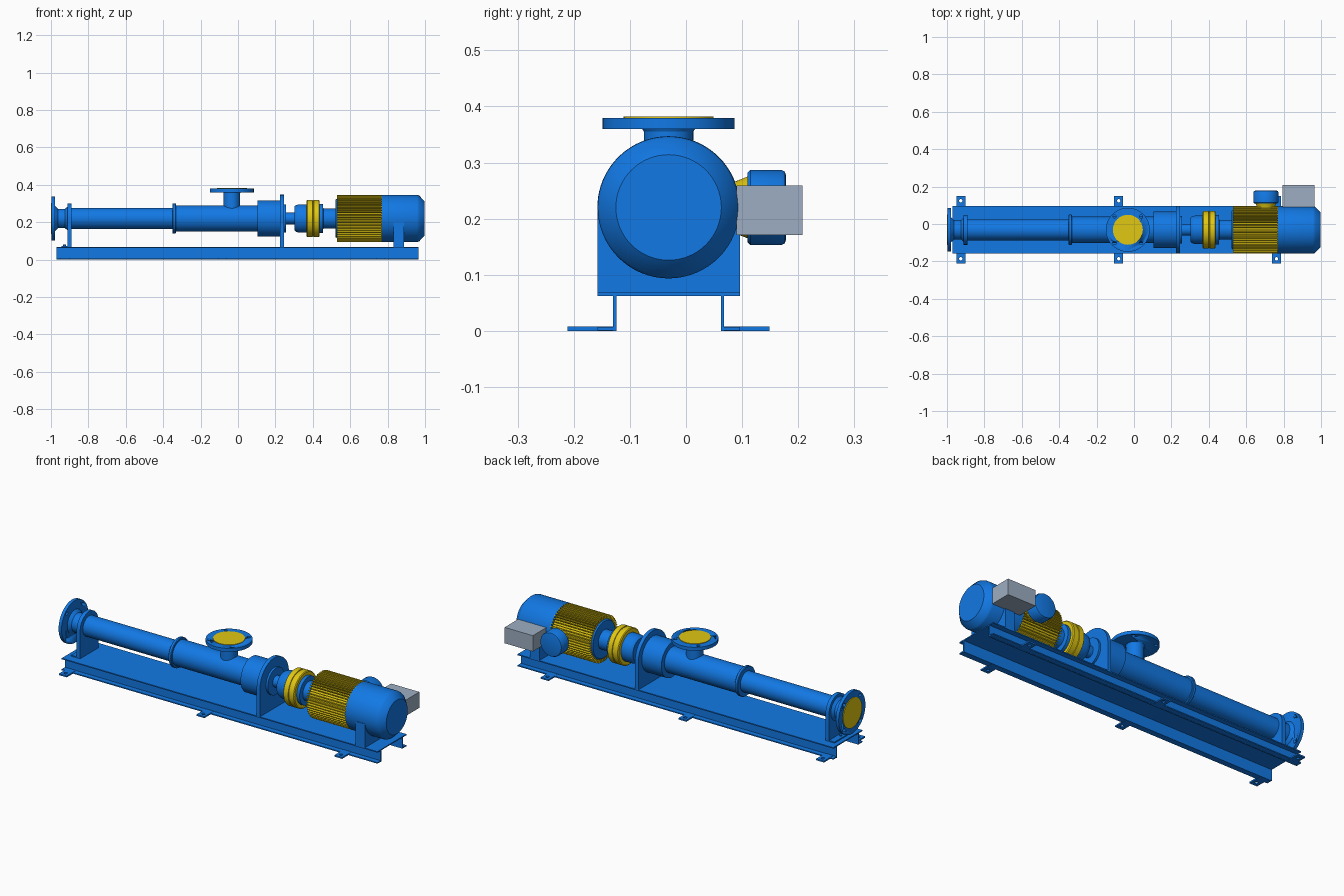
import bpy, bmesh
from math import sin, cos, pi
from mathutils import Matrix, Vector

if "Cube" in bpy.data.objects:
    bpy.data.objects.remove(bpy.data.objects["Cube"])

AY, AZ = -0.031, 0.22          # pump axis


def material(name, rgb):
    m = bpy.data.materials.new(name)
    m.diffuse_color = (*rgb, 1)
    m.use_nodes = True
    m.node_tree.nodes["Principled BSDF"].inputs["Base Color"].default_value = m.diffuse_color
    return m


BLUE = material("blue_paint", (0.006, 0.19, 0.78))
YELLOW = material("yellow_paint", (0.75, 0.57, 0.006))
GREY = material("grey_box", (0.34, 0.42, 0.54))


def finish(name, bm, mat, smooth=True):
    bmesh.ops.recalc_face_normals(bm, faces=bm.faces)
    me = bpy.data.meshes.new(name)
    bm.to_mesh(me)
    bm.free()
    ob = bpy.data.objects.new(name, me)
    bpy.context.collection.objects.link(ob)
    me.materials.append(mat)
    if smooth:
        bpy.ops.object.select_all(action='DESELECT')
        ob.select_set(True)
        bpy.context.view_layer.objects.active = ob
        bpy.ops.object.shade_smooth_by_angle(angle=0.5)
    return ob


def lathe(name, prof, mat=BLUE, axis='X', at=(0, AY, AZ), n=64):
    """Closed solid of revolution; prof is (distance along axis, radius)."""
    bm = bmesh.new()
    rings = []
    for t, r in prof:
        ring = []
        for i in range(n):
            a = 2 * pi * i / n
            u, v = r * cos(a), r * sin(a)
            co = {'X': (t, u, v), 'Y': (u, t, v), 'Z': (u, v, t)}[axis]
            ring.append(bm.verts.new(Vector(co) + Vector(at)))
        rings.append(ring)
    for a, b in zip(rings, rings[1:]):
        for i in range(n):
            j = (i + 1) % n
            bm.faces.new((a[i], a[j], b[j], b[i]))
    bm.faces.new(rings[0])
    bm.faces.new(rings[-1])
    return finish(name, bm, mat)


def box(name, x, y, z, mat=BLUE, bevel=0):
    bm = bmesh.new()
    lo, hi = zip(x, y, z)
    c = [(a + b) / 2 for a, b in zip(lo, hi)]
    s = [b - a for a, b in zip(lo, hi)]
    bmesh.ops.create_cube(bm, size=1, matrix=Matrix.Translation(c) @ Matrix.Diagonal((*s, 1)))
    if bevel:
        bmesh.ops.bevel(bm, geom=bm.edges[:], offset=bevel, segments=2, affect='EDGES')
    return finish(name, bm, mat, False)


def arch(name, x0, x1, r):
    """Bearing pedestal: square below the axis, half round above."""
    pts = [(AY + r, 0.066)] + [(AY + r * cos(pi * i / 40), AZ + r * sin(pi * i / 40))
                               for i in range(41)] + [(AY - r, 0.066)]
    bm = bmesh.new()
    f = bm.faces.new([bm.verts.new((x0, y, z)) for y, z in pts])
    g = bmesh.ops.extrude_face_region(bm, geom=[f])['geom']
    bmesh.ops.translate(bm, vec=(x1 - x0, 0, 0),
                        verts=[v for v in g if isinstance(v, bmesh.types.BMVert)])
    return finish(name, bm, BLUE)


def drill(ob, points, r, axis):
    """Cut round holes through ob at the given points."""
    for p in points:
        cut = lathe("hole_cutter", [(-0.03, r), (0.03, r)], axis=axis, at=p, n=16)
        cut.hide_render = True
        m = ob.modifiers.new("hole", 'BOOLEAN')
        m.operation, m.object, m.solver = 'DIFFERENCE', cut, 'EXACT'
        bpy.ops.object.select_all(action='DESELECT')
        bpy.context.view_layer.objects.active = ob
        ob.select_set(True)
        bpy.ops.object.modifier_apply(modifier=m.name)
        bpy.data.objects.remove(cut)


# base frame: deck, two outward channels and six drilled feet
box("base_deck", (-0.97, 0.965), (-0.158, 0.096), (0.062, 0.068))
for side, s in (("front", -1), ("back", 1)):
    def span(a, b):
        return tuple(sorted((AY + s * a, AY + s * b)))
    box(side + "_channel_web", (-0.97, 0.965), span(0.093, 0.099), (0, 0.063))
    box(side + "_channel_flange", (-0.97, 0.965), span(0.093, 0.127), (0.001, 0.007))
    for i, x in enumerate((-0.926, -0.082, 0.762)):
        foot = box(f"{side}_foot_{i + 1}", (x - 0.024, x + 0.024), span(0.095, 0.18), (0, 0.008))
        drill(foot, [(x, AY + s * 0.155, 0)], 0.009, 'Z')

# discharge end: flange, neck and support
fl = lathe("discharge_flange", [(-0.996, 0.117), (-0.978, 0.117)])
drill(fl, [(-0.987, AY + 0.1 * cos(a), AZ + 0.1 * sin(a))
           for a in (pi / 4, 3 * pi / 4, 5 * pi / 4, 7 * pi / 4)], 0.009, 'X')
lathe("discharge_cover", [(-1.0, 0.082), (-0.99, 0.082)], YELLOW)
lathe("discharge_neck", [(-0.98, 0.068), (-0.972, 0.062), (-0.962, 0.052), (-0.925, 0.052),
                         (-0.915, 0.06), (-0.908, 0.068), (-0.9, 0.068)])
arch("discharge_support", -0.911, -0.89, 0.08)
box("support_toe", (-0.945, -0.9), (AY - 0.08, AY + 0.08), (0.066, 0.074))
lathe("support_bolt", [(0.07, 0.008), (0.082, 0.008)], axis='Z', at=(-0.927, AY, 0), n=6)

# stator tube, clamp ring and suction body
lathe("stator_tube", [(-0.9, 0.056), (-0.33, 0.056)])
lathe("stator_ring", [(-0.35, 0.078), (-0.347, 0.081), (-0.335, 0.081), (-0.332, 0.078)])
lathe("suction_body", [(-0.335, 0.07), (0.11, 0.07)])

# inlet nozzle with drilled flange
NX = -0.033
lathe("inlet_nozzle", [(AZ, 0.044), (0.355, 0.044), (0.365, 0.05)], axis='Z', at=(NX, AY, 0))
fl = lathe("inlet_flange", [(0.36, 0.1175), (0.379, 0.1175)], axis='Z', at=(NX, AY, 0))
drill(fl, [(NX + sx * 0.071, AY + sy * 0.071, 0.37) for sx in (-1, 1) for sy in (-1, 1)], 0.009, 'Z')
lathe("inlet_cover", [(0.37, 0.08), (0.382, 0.08)], YELLOW, 'Z', (NX, AY, 0))

# bearing housing and pedestal
lathe("bearing_housing", [(0.105, 0.097), (0.23, 0.097)])
arch("bearing_pedestal", 0.225, 0.245, 0.127)
lathe("bearing_cap", [(0.24, 0.074), (0.256, 0.074)])
lathe("drive_shaft", [(0.25, 0.031), (0.31, 0.031)])

# coupling
lathe("coupling_hub", [(0.302, 0.064), (0.308, 0.07), (0.325, 0.076), (0.37, 0.076)])
lathe("coupling_ring", [(0.367, 0.095), (0.371, 0.1), (0.399, 0.1), (0.4, 0.096),
                        (0.404, 0.096), (0.405, 0.1), (0.432, 0.1), (0.436, 0.095)], YELLOW)
lathe("coupling_rear_hub", [(0.43, 0.078), (0.454, 0.078), (0.456, 0.053), (0.53, 0.053)])

# motor: finned yellow body, end shield, fan cowl
lathe("motor_core", [(0.53, 0.11), (0.78, 0.11)], YELLOW)
lathe("motor_end_shield", [(0.522, 0.1), (0.532, 0.109)])
bm = bmesh.new()
N = 54
for i in range(N):
    m = (Matrix.Translation((0.649, AY, AZ)) @ Matrix.Rotation(2 * pi * i / N, 4, 'X')
         @ Matrix.Translation((0, 0, 0.116)) @ Matrix.Diagonal((0.242, 0.005, 0.021, 1)))
    bmesh.ops.create_cube(bm, size=1, matrix=m)
finish("motor_fins", bm, YELLOW, False)
lathe("motor_fan_cowl", [(0.767, 0.1265), (0.957, 0.1265), (0.968, 0.123), (0.996, 0.094)])
box("motor_saddle", (0.832, 0.888), (AY - 0.127, AY + 0.127), (0.066, 0.2))

# terminal housing and control box on the back of the motor
lathe("terminal_neck", [(0.05, 0.04), (0.085, 0.045), (0.112, 0.056)], YELLOW, 'Y', (0.705, 0, AZ))
lathe("terminal_housing", [(0.11, 0.062), (0.115, 0.067), (0.17, 0.067), (0.176, 0.064), (0.178, 0.058)],
      BLUE, 'Y', (0.705, 0, AZ))
box("control_box", (0.793, 0.966), (0.09, 0.208), (0.171, 0.259), GREY)
